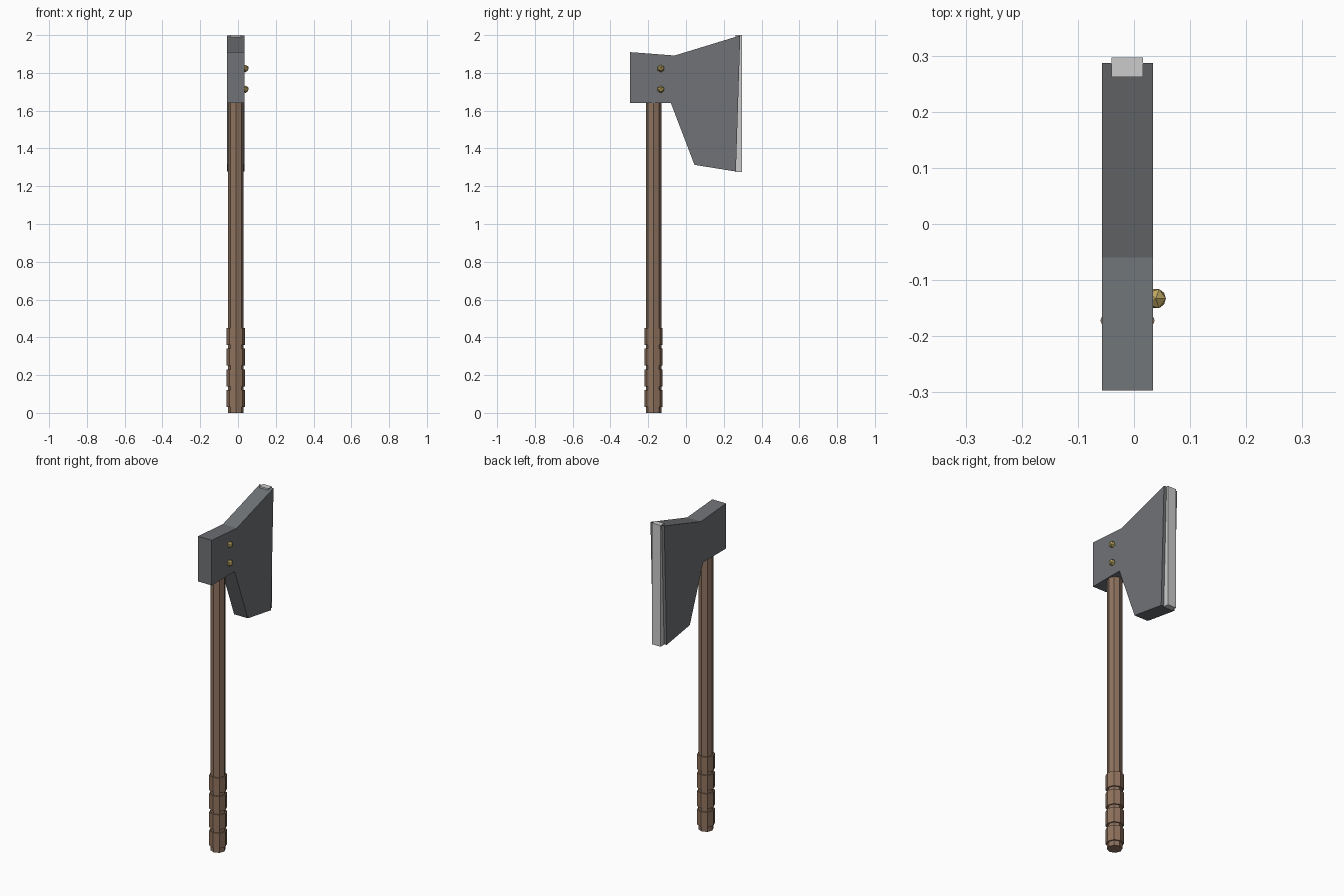
import bpy, bmesh, math

if "Cube" in bpy.data.objects:
    bpy.data.objects.remove(bpy.data.objects["Cube"])


def material(name, color):
    m = bpy.data.materials.new(name)
    m.diffuse_color = (*color, 1)
    m.use_nodes = True
    m.node_tree.nodes["Principled BSDF"].inputs["Base Color"].default_value = m.diffuse_color
    return m


WOOD = material("wood", (0.27, 0.17, 0.115))
GRIP = material("grip_wood", (0.28, 0.17, 0.11))
STEEL = material("dark_steel", (0.16, 0.17, 0.18))
EDGE = material("bright_steel", (0.6, 0.6, 0.62))
BRASS = material("brass", (0.5, 0.38, 0.12))

HANDLE_X, HANDLE_Y = -0.0115, -0.172
HEAD_X0, HEAD_X1 = -0.057, 0.034


def finish(name, mat):
    ob = bpy.context.object
    ob.name = name
    ob.data.materials.append(mat)
    return ob


def octagon_post(name, r, z0, z1, mat):
    bpy.ops.mesh.primitive_cylinder_add(
        vertices=8, radius=r, depth=z1 - z0,
        location=(HANDLE_X, HANDLE_Y, (z0 + z1) / 2))
    return finish(name, mat)


def extruded_profile(name, points, x0, x1, mat):
    bm = bmesh.new()
    face = bm.faces.new([bm.verts.new((x0, y, z)) for y, z in points])
    ext = bmesh.ops.extrude_face_region(bm, geom=[face])
    verts = [v for v in ext["geom"] if isinstance(v, bmesh.types.BMVert)]
    bmesh.ops.translate(bm, verts=verts, vec=(x1 - x0, 0, 0))
    bmesh.ops.recalc_face_normals(bm, faces=bm.faces)
    mesh = bpy.data.meshes.new(name)
    bm.to_mesh(mesh)
    bm.free()
    ob = bpy.data.objects.new(name, mesh)
    bpy.context.collection.objects.link(ob)
    mesh.materials.append(mat)
    return ob


# Octagonal handle running up into the head
octagon_post("handle", 0.041, 0, 1.7, WOOD)

# Four raised grip bands
for i in range(4):
    z = 0.03 + i * 0.11
    octagon_post(f"grip_band_{i + 1}", 0.0485, z, z + 0.09, GRIP)

# Flat axe head
extruded_profile("axe_head", [
    (-0.297, 1.64), (-0.297, 1.91), (-0.06, 1.892), (0.287, 1.998),
    (0.264, 1.278), (0.045, 1.313), (-0.08, 1.64)], HEAD_X0, HEAD_X1, STEEL)

# Bright cutting edge let into the front of the blade
extruded_profile("cutting_edge", [
    (0.262, 1.275), (0.262, 2.0), (0.297, 2.0), (0.297, 1.275)],
    -0.040, 0.016, EDGE)

# Two brass rivets on the right face
for i, z in enumerate((1.713, 1.823)):
    bpy.ops.mesh.primitive_ico_sphere_add(
        subdivisions=1, radius=0.02, location=(0.039, -0.133, z))
    finish(f"rivet_{i + 1}", BRASS)
